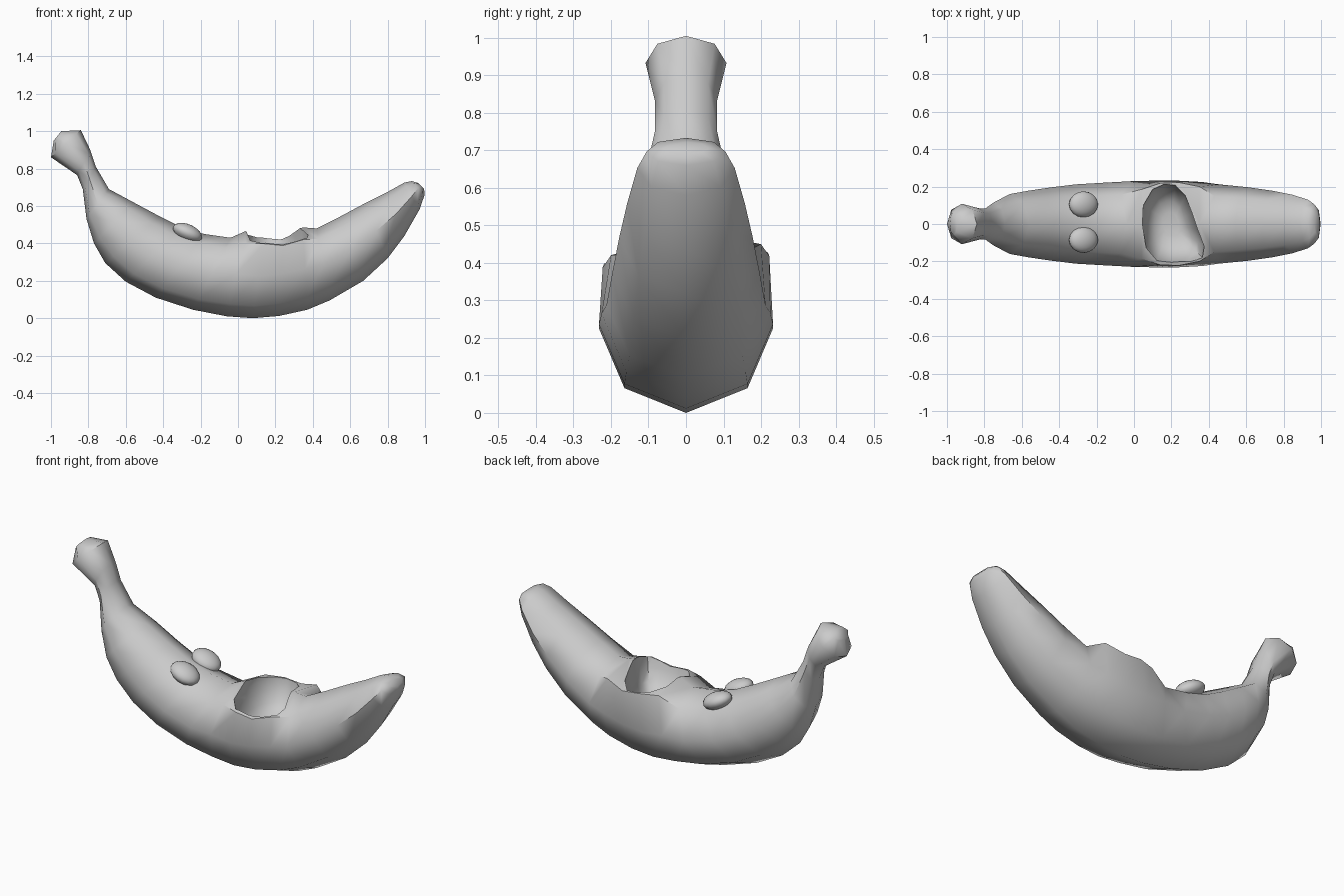
import bpy, bmesh
from math import sin, cos, pi

if "Cube" in bpy.data.objects:
    bpy.data.objects.remove(bpy.data.objects["Cube"])

# Each ring: top x, top z, bottom x, bottom z, half width
rings = [
    (-.945, 1.0, -.985, .95, .06), (-.84, 1.005, -1.0, .86, .108),
    (-.79, .90, -.86, .765, .083), (-.76, .81, -.83, .69, .083),
    (-.69, .69, -.81, .53, .115), (-.56, .62, -.77, .40, .16),
    (-.42, .545, -.71, .295, .178), (-.30, .485, -.60, .195, .195),
    (-.18, .45, -.44, .11, .212), (-.04, .43, -.24, .045, .222),
    (.04, .465, -.06, .01, .229), (.14, .45, .08, .0, .232),
    (.24, .46, .22, .012, .232), (.35, .485, .37, .045, .225),
    (.42, .48, .49, .095, .212), (.54, .54, .67, .20, .197),
    (.68, .615, .80, .32, .178), (.80, .675, .89, .44, .157),
    (.89, .725, .97, .58, .13), (.93, .733, .998, .66, .105),
    (.965, .722, .995, .69, .06)]
# Cheeks beside the mouth: ring index -> half width, height
cheeks = {10: (.185, .40), 11: (.218, .398), 12: (.222, .388), 13: (.20, .42)}


def loft(name, loops):
    bm = bmesh.new()
    vs = [[bm.verts.new(p) for p in l] for l in loops]
    n = len(vs[0])
    for a, b in zip(vs, vs[1:]):
        for i in range(n):
            j = (i + 1) % n
            bm.faces.new((a[i], a[j], b[j], b[i]))
    bm.faces.new(vs[0])
    bm.faces.new(vs[-1])
    bmesh.ops.recalc_face_normals(bm, faces=bm.faces)
    me = bpy.data.meshes.new(name)
    bm.to_mesh(me)
    bm.free()
    ob = bpy.data.objects.new(name, me)
    bpy.context.collection.objects.link(ob)
    return ob


# Eight-sided banana body
loops = []
for r, (tx, tz, bx, bz, w) in enumerate(rings):
    loop = []
    for i in range(8):
        a = i * pi / 4
        c = cos(a)
        p = ((tx + bx) / 2 + (tx - bx) / 2 * c, w * sin(a),
             (tz + bz) / 2 + (tz - bz) / 2 * c)
        if r in cheeks and i in (1, 7):
            cy, cz = cheeks[r]
            p = (tx, cy, cz + .03) if i == 1 else (tx, -cy, cz)
        loop.append(p)
    loops.append(loop)
body = loft("banana_body", loops)

# Mouth hollow cutter, a bowl under a lopsided outline
outline = [(.045, 0), (.05, .10), (.10, .185), (.16, .212), (.22, .208),
           (.275, .15), (.31, .06), (.34, -.03), (.375, -.12), (.365, -.18),
           (.30, -.205), (.20, -.212), (.12, -.20), (.065, -.13)]
levels = [(.7, 1.0), (.42, 1.0), (.37, .93), (.31, .80), (.27, .58), (.255, .3)]
cutter = loft("mouth_cutter", [[(.2 + (x - .2) * s, y * s, z) for x, y in outline]
                               for z, s in levels])
cutter.hide_render = True
mod = body.modifiers.new("mouth", 'BOOLEAN')
mod.operation = 'DIFFERENCE'
mod.solver = 'EXACT'
mod.object = cutter
bpy.ops.object.select_all(action='DESELECT')
bpy.context.view_layer.objects.active = body
body.select_set(True)
bpy.ops.object.modifier_apply(modifier="mouth")
bpy.data.objects.remove(cutter)
bpy.ops.object.shade_smooth_by_angle(angle=.9)

# Two flattened oval eyes
for side, y in (("left", .105), ("right", -.085)):
    bpy.ops.mesh.primitive_uv_sphere_add(segments=16, ring_count=10, radius=1,
                                         location=(-.27, y, .457), rotation=(0, .42, 0))
    eye = bpy.context.object
    eye.name = side + "_eye"
    eye.scale = (.083, .07, .045)
    bpy.ops.object.shade_smooth()
